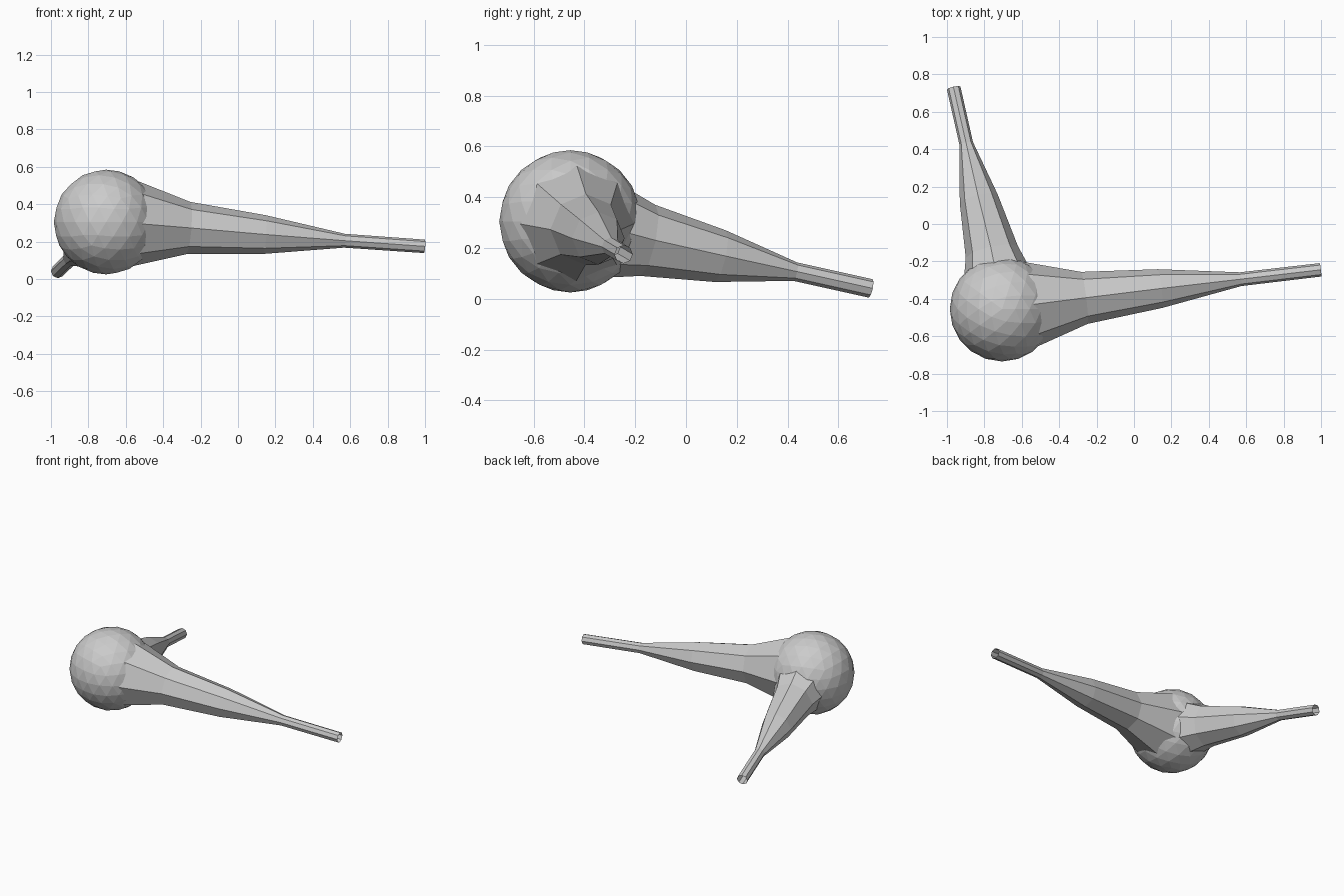
import bpy, bmesh
from math import sin, cos, pi
from mathutils import Vector

if "Cube" in bpy.data.objects:
    bpy.data.objects.remove(bpy.data.objects["Cube"])

SIDES = 8


def ball(name, centre, radius):
    bm = bmesh.new()
    bmesh.ops.create_icosphere(bm, subdivisions=3, radius=radius)
    bmesh.ops.translate(bm, verts=bm.verts, vec=centre)
    finish(bm, name)


def tapered_arm(name, rings):
    """Loft octagonal rings (centre, radius) square to the arm's axis."""
    axis = (Vector(rings[-1][0]) - Vector(rings[0][0])).normalized()
    side = axis.cross(Vector((0, 0, 1))).normalized()
    up = side.cross(axis)
    bm = bmesh.new()
    loops = []
    for centre, r in rings:
        loops.append([bm.verts.new(Vector(centre)
                      + side * r * cos(2 * pi * i / SIDES)
                      + up * r * sin(2 * pi * i / SIDES))
                      for i in range(SIDES)])
    for a, b in zip(loops, loops[1:]):
        for i in range(SIDES):
            j = (i + 1) % SIDES
            bm.faces.new((a[i], a[j], b[j], b[i]))
    bmesh.ops.recalc_face_normals(bm, faces=bm.faces)
    finish(bm, name)


def finish(bm, name):
    mesh = bpy.data.meshes.new(name)
    bm.to_mesh(mesh)
    bm.free()
    bpy.context.collection.objects.link(bpy.data.objects.new(name, mesh))


# Faceted round body
ball("round_body", (-0.705, -0.455, 0.305), 0.28)

# Long arm towards +x, open at the tip
tapered_arm("long_arm", [
    ((-0.68, -0.45, 0.30), 0.265),
    ((-0.54, -0.43, 0.295), 0.225),
    ((-0.265, -0.395, 0.273), 0.14),
    ((0.14, -0.345, 0.238), 0.104),
    ((0.57, -0.295, 0.205), 0.037),
    ((0.997, -0.245, 0.175), 0.036)])

# Short arm towards +y, open at the tip
tapered_arm("short_arm", [
    ((-0.72, -0.36, 0.28), 0.21),
    ((-0.735, -0.27, 0.26), 0.18),
    ((-0.76, -0.15, 0.23), 0.143),
    ((-0.83, 0.135, 0.168), 0.104),
    ((-0.897, 0.43, 0.107), 0.037),
    ((-0.964, 0.727, 0.041), 0.037)])
